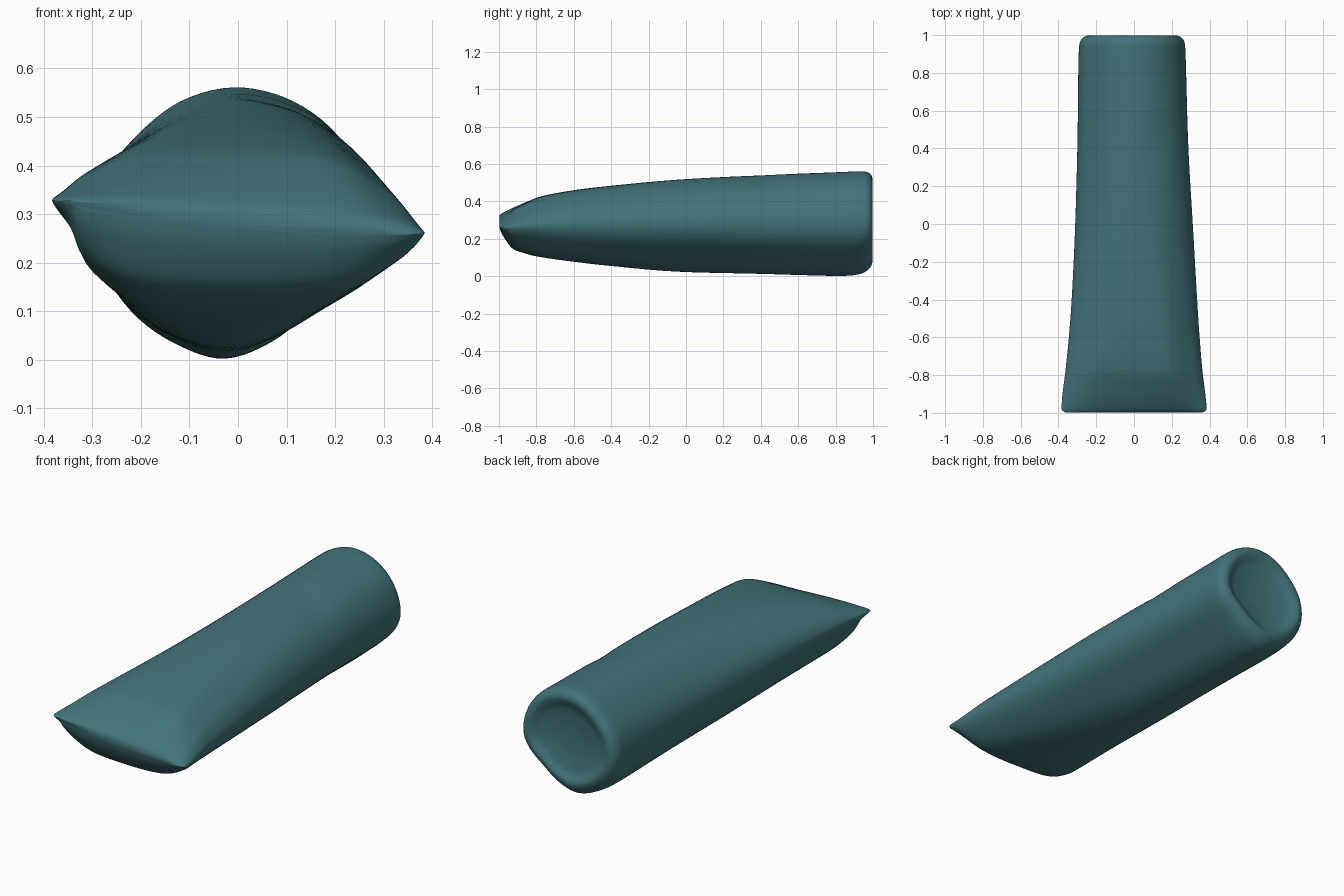
import bpy, bmesh, math

if "Cube" in bpy.data.objects:
    bpy.data.objects.remove(bpy.data.objects["Cube"])


def spline(p, q, r, s, t):
    """Catmull-Rom interpolation of equal-length tuples."""
    return tuple(0.5 * (2 * b + (c - a) * t + (2 * a - 5 * b + 4 * c - d) * t * t
                        + (3 * b - a - 3 * c + d) * t ** 3)
                 for a, b, c, d in zip(p, q, r, s))


def densify(pts, n, closed):
    out, m = [], len(pts)
    get = (lambda i: pts[i % m]) if closed else (lambda i: pts[max(0, min(m - 1, i))])
    for i in range(m if closed else m - 1):
        for k in range(n):
            out.append(spline(get(i - 1), get(i), get(i + 1), get(i + 2), k / n))
    if not closed:
        out.append(pts[-1])
    return out


# Cross-sections: crimped end with side ridges, and round end with narrow underside
FLAT = [(1, 0), (.955, .28), (.83, .55), (.53, .95), (0, 1), (-.54, .97), (-.82, .68), (-.955, .36),
        (-1, 0), (-.91, -.30), (-.82, -.66), (-.52, -.96), (0, -1), (.4, -.94), (.66, -.78), (.90, -.38)]
ROUND = [(math.cos(k * math.pi / 8), math.sin(k * math.pi / 8)) for k in range(5)]
ROUND += [(-.38, .90), (-.69, .66), (-.92, .36), (-1, 0), (-.92, -.38), (-.69, -.70),
          (-.38, -.91), (-.06, -1), (.27, -.88), (.57, -.64), (.88, -.34)]

# Stations: y, left x, right x, ridge z, ridge tilt, top z, bottom z, roundness
STATIONS = [
    (-.997, -.365, .365, .292, -.033, .305, .274, 0),
    (-.98, -.382, .383, .293, -.034, .325, .225, 0),
    (-.93, -.381, .380, .293, -.034, .357, .152, 0),
    (-.86, -.373, .372, .294, -.032, .392, .122, 0),
    (-.77, -.362, .361, .294, -.030, .428, .102, .08),
    (-.60, -.345, .347, .292, -.024, .460, .078, .3),
    (-.40, -.330, .334, .290, -.018, .484, .055, .55),
    (-.05, -.313, .314, .285, -.008, .516, .025, .88),
    (.40, -.300, .288, .282, -.002, .540, .013, 1),
    (.80, -.295, .276, .281, 0, .556, .002, 1),
    (.92, -.292, .272, .281, 0, .561, .010, 1),
    (.965, -.285, .266, .282, 0, .558, .028, 1),
    (.988, -.268, .250, .284, 0, .545, .052, 1),
    (.997, -.245, .227, .286, 0, .522, .077, 1),
    (.992, -.222, .205, .286, 0, .498, .097, 1),
    (.975, -.180, .165, .286, 0, .455, .130, 1),
    (.962, -.090, .075, .286, 0, .365, .210, 1),
]

# Tube body: loft through all stations
bm = bmesh.new()
rings = []
for y, xl, xr, mid, tilt, top, bot, rnd in densify(STATIONS, 5, False):
    section = [tuple(a + (b - a) * rnd for a, b in zip(f, r)) for f, r in zip(FLAT, ROUND)]
    level = min(1, max(0, (top - mid) / .12))
    ring = []
    for u, v in densify(section, 5, True):
        x = (xl + xr) / 2 + u * (xr - xl) / 2
        z = mid + v * ((top - mid) if v > 0 else (mid - bot))
        z += tilt * u * (1 - level * min(1, abs(v)))
        # shallow dent on the upper right of the body
        if z > .3:
            z -= .012 * math.exp(-((x - .13) / .09) ** 2 - ((y - .42) / .08) ** 2)
        ring.append(bm.verts.new((x, y, z)))
    rings.append(ring)

for a, b in zip(rings, rings[1:]):
    for i in range(len(a)):
        j = (i + 1) % len(a)
        bm.faces.new((a[i], a[j], b[j], b[i]))
bm.faces.new(rings[0])
bm.faces.new(rings[-1])
bmesh.ops.recalc_face_normals(bm, faces=bm.faces[:])

mesh = bpy.data.meshes.new("squeeze_tube")
bm.to_mesh(mesh)
bm.free()
tube = bpy.data.objects.new("squeeze_tube", mesh)
bpy.context.collection.objects.link(tube)

# Teal colour and smooth shading
mat = bpy.data.materials.new("teal")
mat.diffuse_color = (0.055, 0.175, 0.195, 1)
mat.use_nodes = True
mat.node_tree.nodes["Principled BSDF"].inputs["Base Color"].default_value = mat.diffuse_color
mesh.materials.append(mat)
bpy.context.view_layer.objects.active = tube
tube.select_set(True)
bpy.ops.object.shade_smooth_by_angle(angle=math.radians(60))
